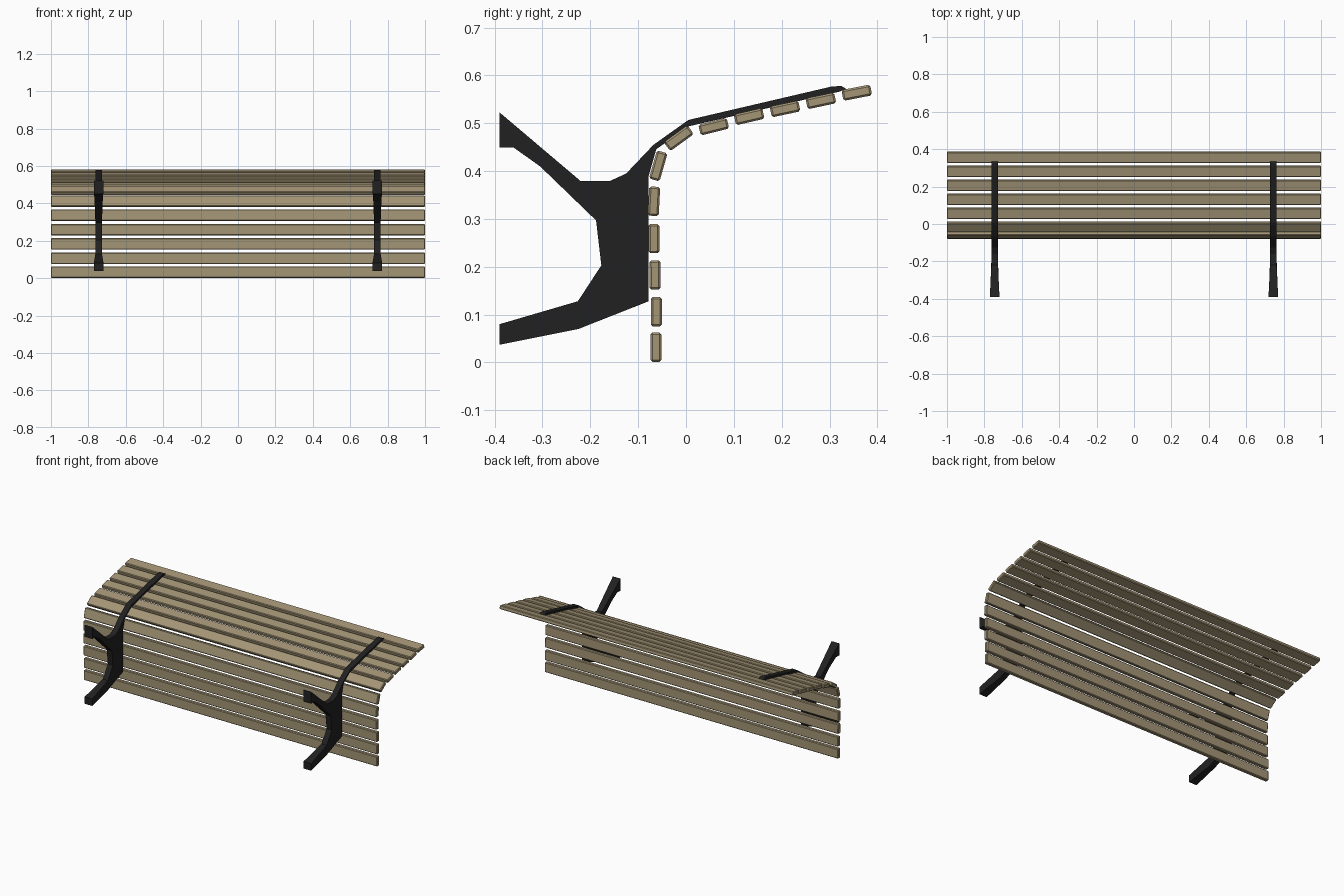
import bpy, bmesh
from math import radians

cube = bpy.data.objects.get("Cube")
if cube:
    bpy.data.objects.remove(cube, do_unlink=True)


def make_material(name, rgb):
    mat = bpy.data.materials.new(name)
    mat.use_nodes = True
    mat.diffuse_color = (*rgb, 1)
    mat.node_tree.nodes["Principled BSDF"].inputs["Base Color"].default_value = (*rgb, 1)
    return mat


wood = make_material("weathered wood", (0.37, 0.30, 0.18))
iron = make_material("black iron", (0.015, 0.015, 0.015))


def add_object(name, bm, mat):
    mesh = bpy.data.meshes.new(name)
    bm.to_mesh(mesh)
    bm.free()
    mesh.materials.append(mat)
    obj = bpy.data.objects.new(name, mesh)
    bpy.context.collection.objects.link(obj)
    return obj


# Wooden slats: centre y, centre z and tilt of each cross-section
slats = [
    (-0.063, 0.032, 90), (-0.062, 0.106, 90), (-0.065, 0.183, 90.5),
    (-0.067, 0.259, 90.5), (-0.067, 0.337, 87), (-0.058, 0.411, 74),
    (-0.015, 0.469, 36), (0.058, 0.493, 14), (0.132, 0.514, 13),
    (0.207, 0.530, 12), (0.282, 0.547, 12), (0.357, 0.564, 11),
]


def add_slat(index, y, z, tilt):
    bm = bmesh.new()
    bmesh.ops.create_cube(bm, size=1)
    bmesh.ops.scale(bm, vec=(2, 0.061, 0.023), verts=bm.verts)
    bmesh.ops.bevel(bm, geom=bm.edges[:], offset=0.004, segments=1, affect='EDGES')
    obj = add_object(f"slat_{index}", bm, wood)
    obj.location = (0, y, z)
    obj.rotation_euler.x = radians(tilt)


for i, slat in enumerate(slats, 1):
    add_slat(i, *slat)

# Side outline (y, z) of the iron bracket
outline = [
    (-0.39, 0.037), (-0.225, 0.07), (-0.078, 0.128), (-0.078, 0.39),
    (-0.062, 0.446), (0.007, 0.494), (0.32, 0.566), (0.335, 0.572),
    (0.325, 0.578), (0.305, 0.577), (0.005, 0.507), (-0.068, 0.455),
    (-0.125, 0.395), (-0.16, 0.379), (-0.22, 0.379), (-0.39, 0.523),
    (-0.39, 0.449), (-0.36, 0.449), (-0.305, 0.41), (-0.188, 0.297),
    (-0.177, 0.203), (-0.226, 0.128), (-0.39, 0.08),
]


def add_bracket(name, x):
    bm = bmesh.new()
    face = bm.faces.new([bm.verts.new((-0.5, y, z)) for y, z in outline])
    side = bmesh.ops.extrude_face_region(bm, geom=[face], use_keep_orig=True)
    for v in side["geom"]:
        if isinstance(v, bmesh.types.BMVert):
            v.co.x = 0.5
    bmesh.ops.triangulate(bm, faces=[f for f in bm.faces if len(f.verts) > 4])
    # Feet and arm tips flare wider toward the front
    for v in bm.verts:
        flare = min(1, max(0, (-0.22 - v.co.y) / 0.17))
        v.co.x *= 0.035 + 0.017 * flare
    bmesh.ops.recalc_face_normals(bm, faces=bm.faces)
    add_object(name, bm, iron).location.x = x


add_bracket("left_bracket", 0.745)
add_bracket("right_bracket", -0.745)
